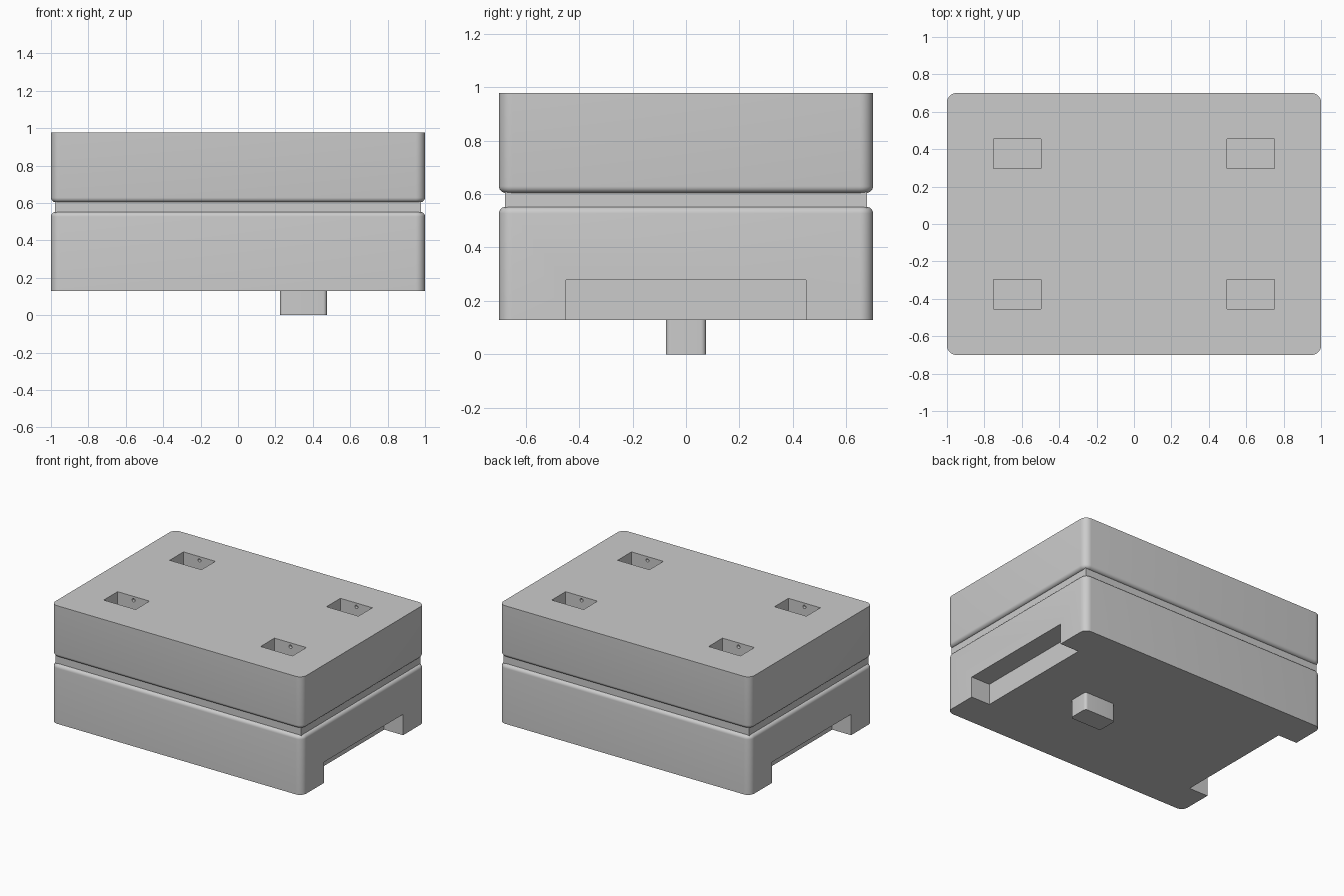
import bpy, bmesh
from math import sin, cos, pi

if "Cube" in bpy.data.objects:
    bpy.data.objects.remove(bpy.data.objects["Cube"])


def slab(name, hx, hy, radius, layers, centre=(0, 0), seg=8):
    """Rounded rectangle lofted through (z, inset) layers and capped."""
    bm = bmesh.new()
    rings = []
    for z, inset in layers:
        r = max(radius - inset, 0)
        ring = []
        for q, (sx, sy) in enumerate([(1, 1), (-1, 1), (-1, -1), (1, -1)]):
            for i in range(seg + 1 if radius else 1):
                a = (q + i / seg) * pi / 2
                x = sx * (hx - inset - r) + r * cos(a)
                y = sy * (hy - inset - r) + r * sin(a)
                ring.append(bm.verts.new((centre[0] + x, centre[1] + y, z)))
        rings.append(ring)
    for low, high in zip(rings, rings[1:]):
        for i in range(len(low)):
            j = (i + 1) % len(low)
            bm.faces.new((low[i], low[j], high[j], high[i]))
    bm.faces.new(rings[0][::-1])
    bm.faces.new(rings[-1])
    mesh = bpy.data.meshes.new(name)
    bm.to_mesh(mesh)
    bm.free()
    obj = bpy.data.objects.new(name, mesh)
    bpy.context.collection.objects.link(obj)
    return obj


def cut(target, cutter):
    """Subtract a helper solid and discard it."""
    cutter.hide_render = True
    mod = target.modifiers.new("cut", 'BOOLEAN')
    mod.operation, mod.solver, mod.object = 'DIFFERENCE', 'EXACT', cutter
    bpy.context.view_layer.objects.active = target
    bpy.ops.object.modifier_apply(modifier=mod.name)
    bpy.data.objects.remove(cutter, do_unlink=True)


BOTTOM, LOWER_TOP, UPPER_BOTTOM, TOP = 0.128, 0.552, 0.604, 0.978
F = 0.025  # edge fillet
arc = [(F * (1 - sin(a)), F * (1 - cos(a))) for a in [i * pi / 12 for i in range(7)]]

# Lower block, upper block and the recessed neck between them
lower = slab("lower_block", 1, 0.7, 0.05,
             [(BOTTOM, 0)] + [(LOWER_TOP - d, inset) for d, inset in arc])
upper = slab("upper_block", 1, 0.7, 0.05,
             [(UPPER_BOTTOM + d, inset) for d, inset in arc[::-1]] + [(TOP, 0)])
neck = slab("recessed_neck", 0.978, 0.678, 0, [(LOWER_TOP - 0.03, 0), (UPPER_BOTTOM + 0.03, 0)])

# Locating peg underneath
peg = slab("locating_peg", 0.125, 0.075, 0.02, [(0, 0), (BOTTOM + 0.02, 0)], (0.35, 0))

# Notches under both ends
for side in (-1, 1):
    cut(lower, slab("notch_cutter", 0.15, 0.45, 0, [(0, 0), (0.278, 0)], (side, 0)))

# Four sockets in the top, each with a small dimple in its two long walls
for sx in (-1, 1):
    for sy in (-1, 1):
        x, y = sx * 0.625, sy * 0.375
        cut(upper, slab("socket_cutter", 0.127, 0.079, 0, [(TOP - 0.14, 0), (TOP + 0.1, 0)], (x, y)))
        bpy.ops.mesh.primitive_cylinder_add(vertices=16, radius=0.012, depth=0.2,
                                            location=(x, y, TOP - 0.028), rotation=(pi / 2, 0, 0))
        cut(upper, bpy.context.object)

# Smooth the fillets, keep hard edges
for obj in (lower, upper, neck, peg):
    bpy.ops.object.select_all(action='DESELECT')
    obj.select_set(True)
    bpy.context.view_layer.objects.active = obj
    bpy.ops.object.shade_smooth_by_angle(angle=pi / 6)
